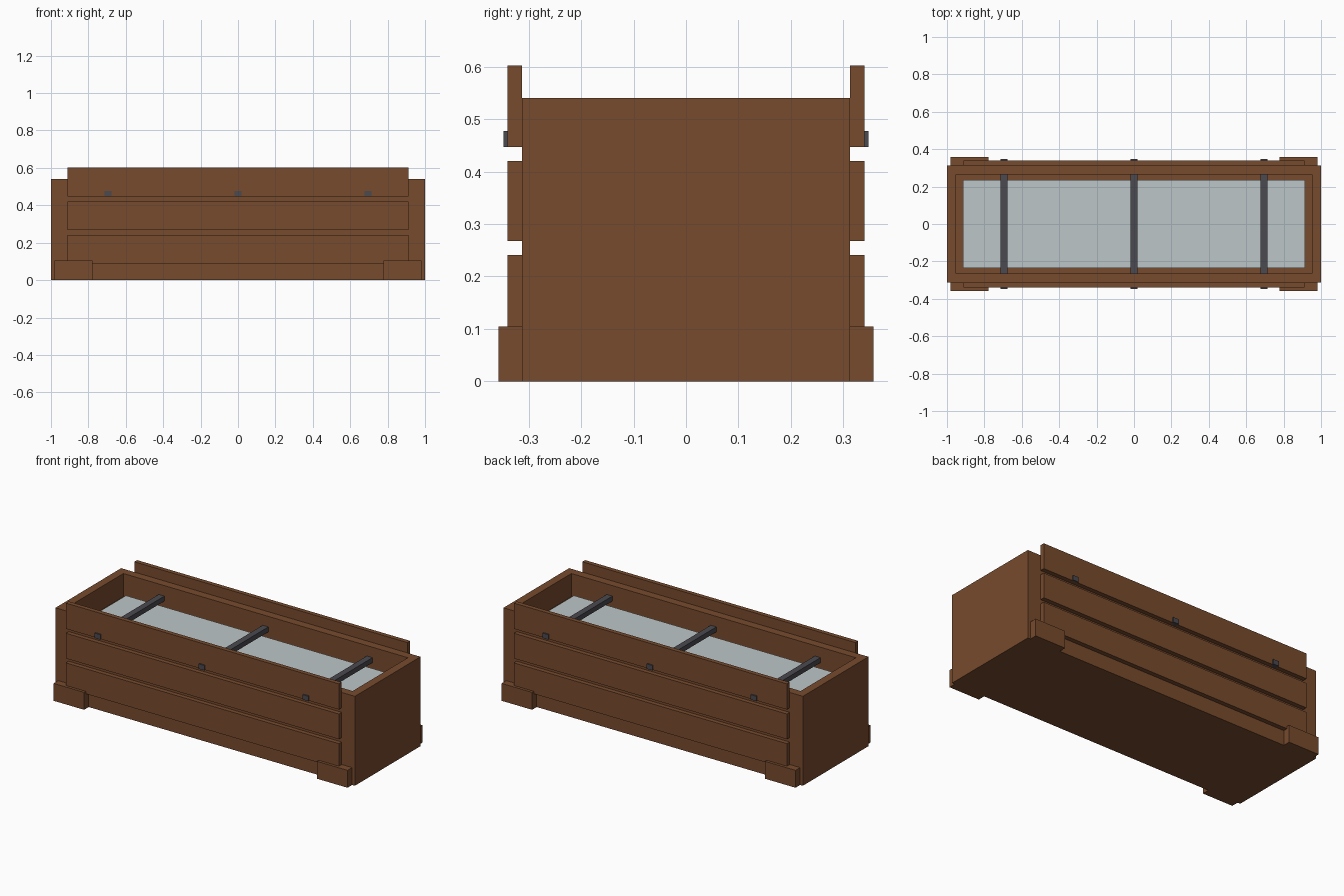
import bpy, bmesh
from mathutils import Vector

cube = bpy.data.objects.get("Cube")
if cube:
    bpy.data.objects.remove(cube, do_unlink=True)


def material(name, color):
    mat = bpy.data.materials.new(name)
    mat.use_nodes = True
    mat.diffuse_color = (*color, 1)
    mat.node_tree.nodes["Principled BSDF"].inputs["Base Color"].default_value = (*color, 1)
    return mat


wood = material("brown wood", (0.184, 0.069, 0.026))
metal = material("dark metal", (0.067, 0.067, 0.08))
pane_grey = material("pale grey", (0.515, 0.565, 0.575))


def box(name, low, high, mat, edit=None):
    """Box between two corners, with an optional bmesh edit."""
    low, high = Vector(low), Vector(high)
    bm = bmesh.new()
    bmesh.ops.create_cube(bm, size=1)
    for v in bm.verts:
        v.co = (low + high) / 2 + v.co * (high - low)
    if edit:
        edit(bm)
    mesh = bpy.data.meshes.new(name)
    bm.to_mesh(mesh)
    bm.free()
    mesh.materials.append(mat)
    obj = bpy.data.objects.new(name, mesh)
    bpy.context.collection.objects.link(obj)
    return obj


HALF_Y = 0.313
FLOOR = 0.40


def hollow(bm):
    """Inset the top face and sink it to form the recess."""
    bm.faces.ensure_lookup_table()
    top = max(bm.faces, key=lambda f: f.calc_center_median().z)
    bmesh.ops.inset_region(bm, faces=[top], thickness=0.07)
    inner = bmesh.ops.extrude_discrete_faces(bm, faces=[top])["faces"][0]
    for v in inner.verts:
        v.co.z = FLOOR


# Trough and the pale pane lying in it
box("trough", (-1, -HALF_Y, 0), (1, HALF_Y, 0.54), wood, hollow)
box("pane", (-0.914, -0.236, FLOOR), (0.914, 0.236, 0.427), pane_grey)

# Side planks and corner feet, on both long sides
planks = {"lower": (0.09, 0.241), "middle": (0.268, 0.42), "upper": (0.447, 0.602)}
for side, s in (("front", -1), ("back", 1)):
    def slab(name, x0, x1, z0, z1, outer):
        ya, yb = sorted((s * HALF_Y, s * outer))
        box(name, (x0, ya, z0), (x1, yb, z1), wood)

    for level, (z0, z1) in planks.items():
        slab(f"{side}_{level}_plank", -0.912, 0.912, z0, z1, 0.34)
    slab(f"{side}_right_foot", -0.982, -0.778, 0, 0.105, 0.357)
    slab(f"{side}_left_foot", 0.778, 0.982, 0, 0.105, 0.357)

# Cross bars running through the trough
for name, x in (("right", -0.695), ("middle", 0), ("left", 0.695)):
    box(f"{name}_cross_bar", (x - 0.019, -0.348, 0.447), (x + 0.019, 0.348, 0.477), metal)
